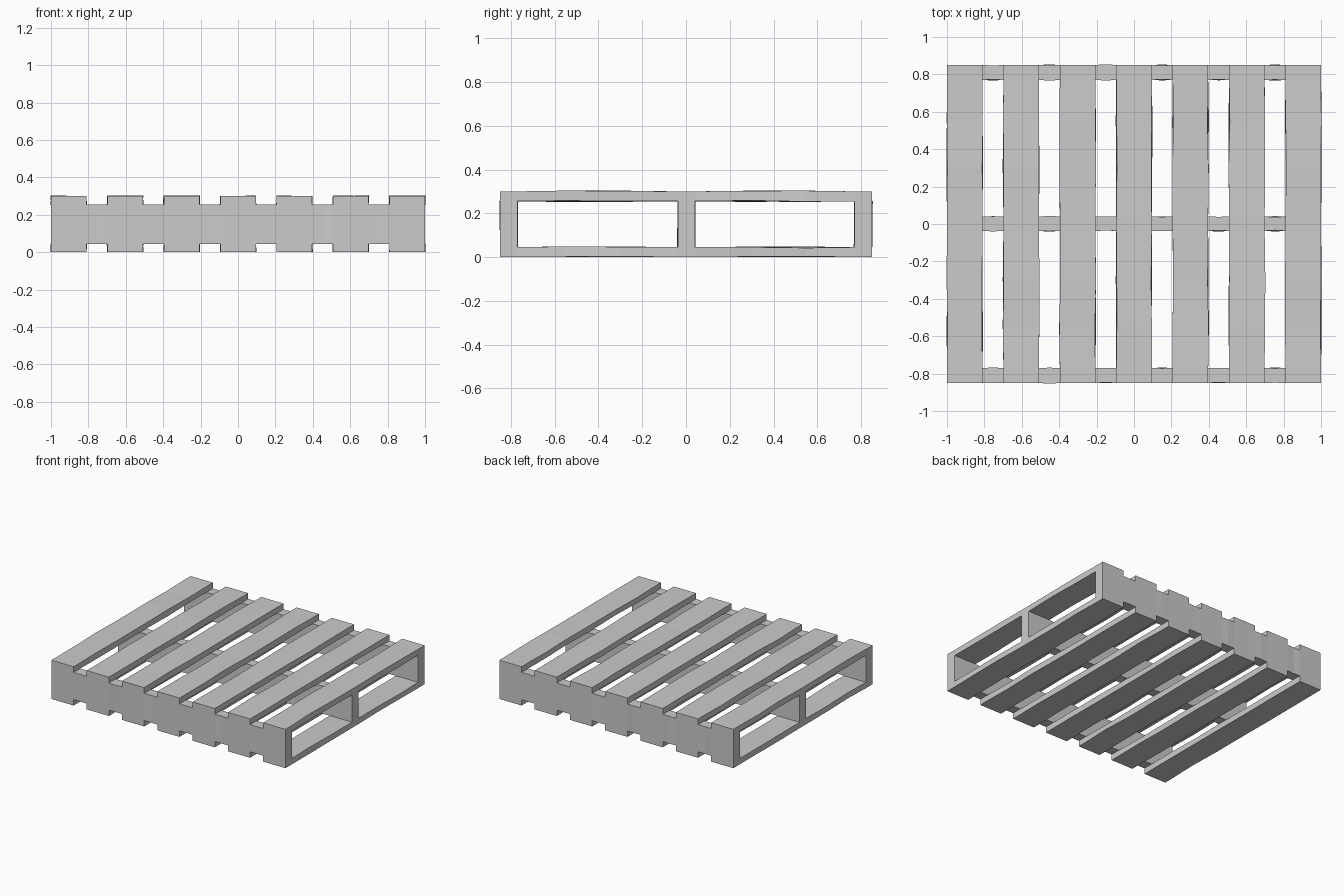
import bpy, bmesh, random

if "Cube" in bpy.data.objects:
    bpy.data.objects.remove(bpy.data.objects["Cube"])

random.seed(4)
WEAR = 0.004          # slight unevenness of the sawn timber
BOARD_T = 0.045
HEIGHT = 0.30
HALF_Y = 0.85


def timber(name, along, stations, a, b):
    """Rectangular beam along x or y; stations = (position, is_worn).
    a = horizontal extent across the beam, b = vertical extent."""
    bm = bmesh.new()
    rings = []
    for pos, worn in stations:
        ring = []
        for h, z in ((a[0], b[0]), (a[1], b[0]), (a[1], b[1]), (a[0], b[1])):
            if worn:
                h += random.uniform(-WEAR, WEAR)
                z += random.uniform(-WEAR, WEAR) if along == 'y' else 0
                z = max(z, 0)
            ring.append(bm.verts.new((pos, h, z) if along == 'x' else (h, pos, z)))
        rings.append(ring)
    for r, s in zip(rings, rings[1:]):
        for i in range(4):
            j = (i + 1) % 4
            bm.faces.new((r[i], r[j], s[j], s[i]))
    bm.faces.new(rings[0])
    bm.faces.new(rings[-1])
    bmesh.ops.recalc_face_normals(bm, faces=bm.faces)
    mesh = bpy.data.meshes.new(name)
    bm.to_mesh(mesh)
    bm.free()
    obj = bpy.data.objects.new(name, mesh)
    bpy.context.collection.objects.link(obj)
    return obj


# Deck boards: straight over the stringers, slightly worn between them
boards = [(-1.0 + 0.3017 * i, -0.81 + 0.3017 * i) for i in range(7)]
board_stations = [(-HALF_Y, False), (-0.77, False), (-0.55, True), (-0.3, True),
                  (-0.04, False), (0.04, False), (0.3, True), (0.55, True),
                  (0.77, False), (HALF_Y, False)]
for i, span in enumerate(boards):
    timber(f"top_board_{i + 1}", 'y', board_stations, span, (HEIGHT - BOARD_T, HEIGHT))
    timber(f"bottom_board_{i + 1}", 'y', board_stations, span, (0, BOARD_T))

# Three stringers standing between the decks
stringer_stations = []
for i, (x0, x1) in enumerate(boards):
    stringer_stations += [(x0, False), (x1, False)]
    if i < 6:
        stringer_stations.append((x1 + 0.056, True))
for name, span in (("front_stringer", (-HALF_Y, -0.77)),
                   ("middle_stringer", (-0.037, 0.04)),
                   ("back_stringer", (0.77, HALF_Y))):
    timber(name, 'x', stringer_stations, span, (BOARD_T, HEIGHT - BOARD_T))
